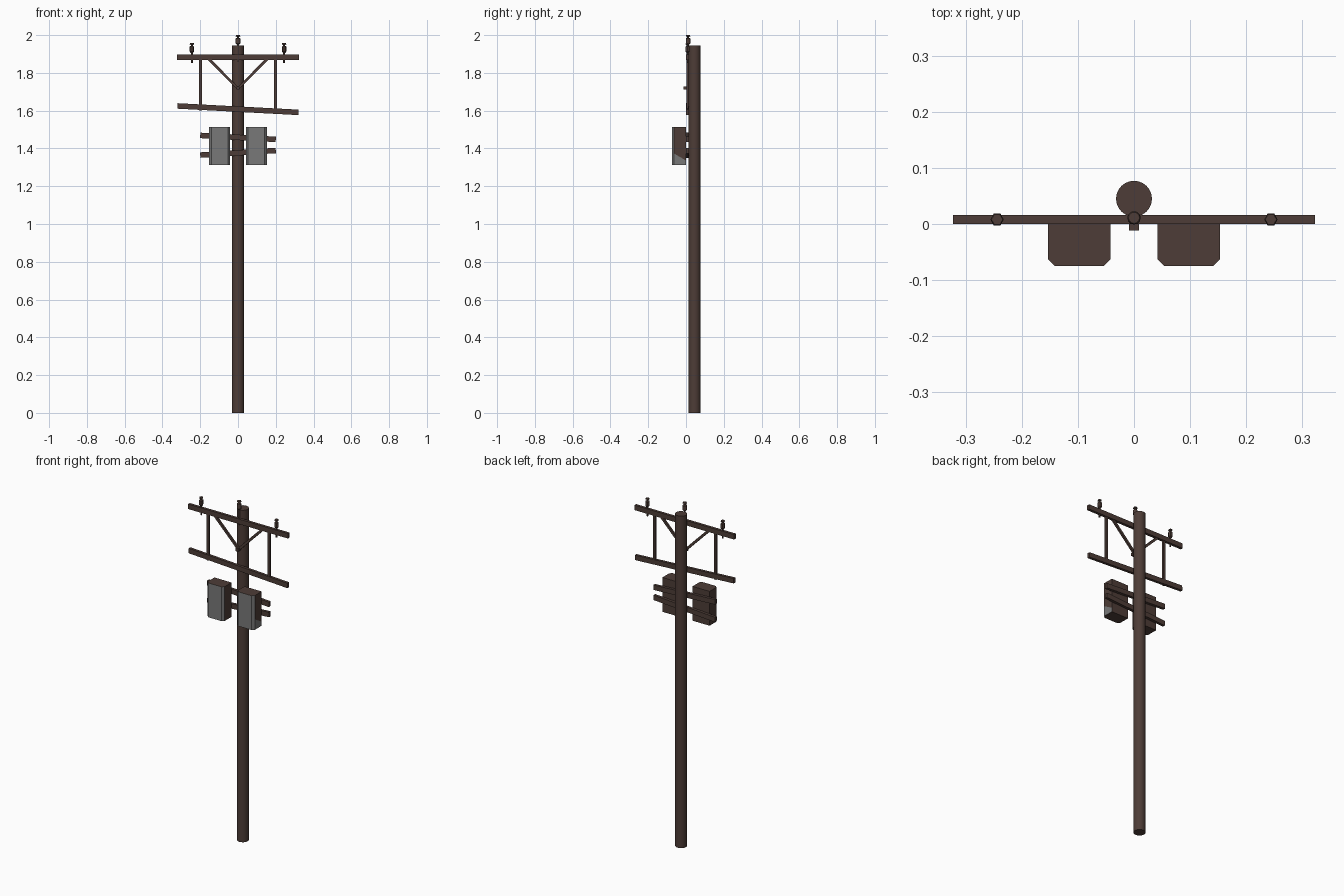
import bpy, bmesh, math
from mathutils import Vector

if "Cube" in bpy.data.objects:
    bpy.data.objects.remove(bpy.data.objects["Cube"])


def material(name, rgb):
    m = bpy.data.materials.new(name)
    m.diffuse_color = (*rgb, 1)
    m.use_nodes = True
    m.node_tree.nodes["Principled BSDF"].inputs["Base Color"].default_value = m.diffuse_color
    return m


BROWN = material("weathered brown", (0.075, 0.046, 0.038))
GREY = material("painted grey", (0.19, 0.19, 0.19))


def finish(name, bm, mats=(BROWN,)):
    bmesh.ops.recalc_face_normals(bm, faces=bm.faces)
    me = bpy.data.meshes.new(name)
    bm.to_mesh(me)
    bm.free()
    for m in mats:
        me.materials.append(m)
    ob = bpy.data.objects.new(name, me)
    bpy.context.collection.objects.link(ob)
    return ob


def beam(name, a, b, y0, y1, width):
    """Flat bar from (x, z) a to b, spanning y0..y1."""
    a, b = Vector(a), Vector(b)
    d = (b - a).normalized()
    n = Vector((-d.y, d.x)) * width / 2
    bm = bmesh.new()
    vs = [bm.verts.new((p.x, y0, p.y)) for p in (a - n, b - n, b + n, a + n)]
    f = bm.faces.new(vs)
    r = bmesh.ops.extrude_face_region(bm, geom=[f])
    bmesh.ops.translate(bm, vec=(0, y1 - y0, 0),
                        verts=[v for v in r["geom"] if isinstance(v, bmesh.types.BMVert)])
    return finish(name, bm)


def lathe(name, x, y, profile, sides):
    """Stack of rings from (radius, z) pairs, capped at both ends."""
    bm = bmesh.new()
    rings = [[bm.verts.new((x + r * math.cos(math.tau * i / sides),
                            y + r * math.sin(math.tau * i / sides), z))
              for i in range(sides)] for r, z in profile]
    for lo, hi in zip(rings, rings[1:]):
        for i in range(sides):
            j = (i + 1) % sides
            bm.faces.new((lo[i], lo[j], hi[j], hi[i]))
    bm.faces.new(rings[0][::-1])
    bm.faces.new(rings[-1])
    return finish(name, bm)


# Pole
pole = lathe("pole", 0, 0.045, [(0.032, 0), (0.032, 1.945)], 24)
for p in pole.data.polygons:
    p.use_smooth = abs(p.normal.z) < 0.5

# Crossarms: level upper one, sagging lower one
beam("upper_crossarm", (-0.323, 1.883), (0.323, 1.883), 0.0, 0.016, 0.029)
beam("lower_crossarm", (-0.32, 1.625), (0.32, 1.591), 0.0, 0.016, 0.029)

# Hangers and diagonal braces between the arms
for side, sx in (("left", -1), ("right", 1)):
    beam(f"{side}_hanger", (sx * 0.198, 1.60), (sx * 0.198, 1.875), 0.002, 0.014, 0.015)
    beam(f"{side}_brace", (sx * 0.158, 1.877), (0, 1.717), 0.002, 0.013, 0.014)
beam("brace_bolt", (-0.009, 1.72), (0.009, 1.72), -0.012, 0.016, 0.018)

# Insulators: pin, bell and cap
INSULATOR = [(0.005, -0.105), (0.005, -0.052), (0.007, -0.05), (0.012, -0.044),
             (0.012, -0.018), (0.006, -0.014), (0.006, -0.009), (0.012, -0.006), (0.010, 0)]
for name, x, y, top, n in (("left_insulator", -0.244, 0.008, 1.957, 6),
                           ("right_insulator", 0.244, 0.008, 1.957, 6),
                           ("centre_insulator", 0, 0.011, 2.0, 12)):
    prof = [(r, top + z) for r, z in INSULATOR]
    if x == 0:
        prof[0] = (0.005, 1.86)
    lathe(name, x, y, prof, n)

# Crooked mounting rails for the boxes
beam("upper_rail", (-0.2, 1.469), (0.2, 1.448), 0.0, 0.016, 0.029)
beam("lower_rail", (-0.2, 1.365), (0.2, 1.389), 0.0, 0.016, 0.029)


# Equipment boxes with chamfered front corners and grey fronts
def equipment_box(name, cx, worn):
    w, d, c = 0.0555, -0.075, 0.012
    bm = bmesh.new()
    pts = [(-w, 0), (-w, d + c), (-w + c, d), (w - c, d), (w, d + c), (w, 0)]
    f = bm.faces.new([bm.verts.new((cx + x, y, 1.312)) for x, y in pts])
    r = bmesh.ops.extrude_face_region(bm, geom=[f])
    bmesh.ops.translate(bm, vec=(0, 0, 0.201),
                        verts=[v for v in r["geom"] if isinstance(v, bmesh.types.BMVert)])
    bmesh.ops.recalc_face_normals(bm, faces=bm.faces)
    cut, nrm = Vector((cx, -0.058, 1.37)), Vector((0, 0.5, 0.86))
    if worn:  # grey paint left on the lower part of the outer side
        side = [f for f in bm.faces if f.normal.x > 0.9]
        geom = side + list({e for f in side for e in f.edges}) + list({v for f in side for v in f.verts})
        bmesh.ops.bisect_plane(bm, geom=geom, plane_co=cut, plane_no=nrm)
    for f in bm.faces:
        f.normal_update()
        low = (f.calc_center_median() - cut).dot(nrm) < 0
        f.material_index = int(f.normal.y < -0.5 or (worn and f.normal.x > 0.9 and low))
    finish(name, bm, (BROWN, GREY))


equipment_box("left_box", -0.0975, False)
equipment_box("right_box", 0.0975, True)
